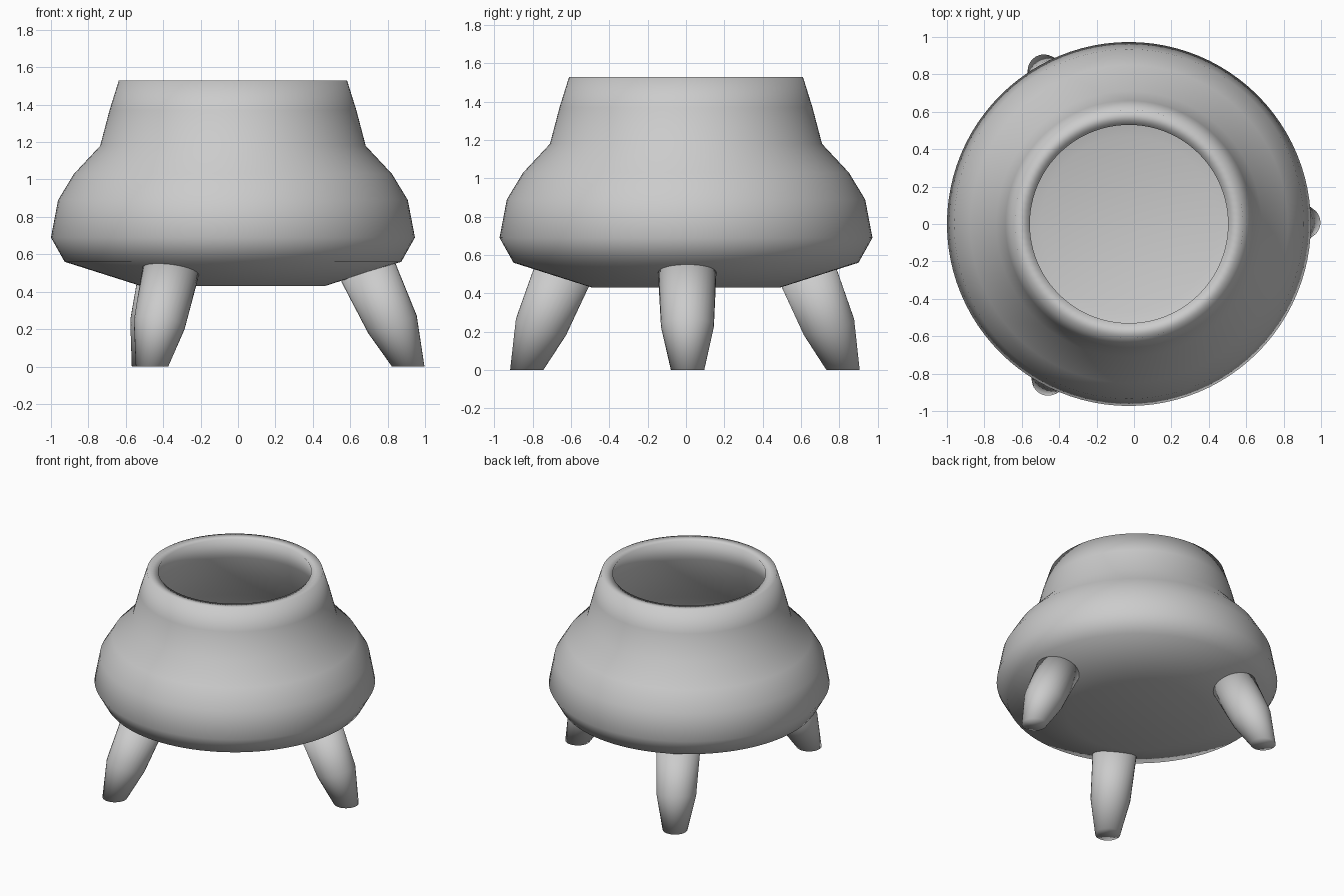
import bpy
import bmesh
import math
from mathutils import Matrix, Vector

cube = bpy.data.objects.get("Cube")
if cube:
    bpy.data.objects.remove(cube, do_unlink=True)

# One plain grey for the whole model
grey = bpy.data.materials.new("plain grey")
grey.use_nodes = True
grey.diffuse_color = (0.6, 0.6, 0.6, 1)
grey.node_tree.nodes["Principled BSDF"].inputs["Base Color"].default_value = (0.6, 0.6, 0.6, 1)


def loft(name, rings, sides):
    """Join circles given as (x, z, radius, tilt about y) and cap both ends."""
    bm = bmesh.new()
    loops = []
    for x, z, radius, tilt in rings:
        turn = Matrix.Rotation(tilt, 3, "Y")
        loop = []
        for i in range(sides):
            a = math.tau * i / sides
            offset = turn @ Vector((radius * math.cos(a), radius * math.sin(a), 0))
            loop.append(bm.verts.new(Vector((x, 0, z)) + offset))
        loops.append(loop)
    for low, high in zip(loops, loops[1:]):
        for i in range(sides):
            j = (i + 1) % sides
            bm.faces.new((low[i], low[j], high[j], high[i]))
    bm.faces.new(loops[0][::-1])
    bm.faces.new(loops[-1])
    bmesh.ops.recalc_face_normals(bm, faces=bm.faces)
    for face in bm.faces:
        face.smooth = True
    mesh = bpy.data.meshes.new(name)
    bm.to_mesh(mesh)
    bm.free()
    mesh.materials.append(grey)
    obj = bpy.data.objects.new(name, mesh)
    bpy.context.collection.objects.link(obj)
    return obj


CENTRE_X = -0.027

# Hollow pot: outer wall from the base up, then inner wall down to the floor
outer = [(0.49, 0.43), (0.90, 0.56), (0.973, 0.69), (0.935, 0.89),
         (0.85, 1.03), (0.71, 1.18), (0.66, 1.37), (0.61, 1.53)]
inner = [(0.53, 1.525), (0.58, 1.36), (0.63, 1.20), (0.78, 0.98),
         (0.86, 0.86), (0.89, 0.70), (0.84, 0.63), (0.47, 0.51)]
pot = loft("pot", [(0, z, r, 0) for r, z in outer + inner], 96)
pot.location.x = CENTRE_X

# Three splayed legs, bent at the ankle, with flat feet
leg_rings = [(0.937, 0, 0.087, 0),
             (0.853, 0.225, 0.138, math.radians(-20)),
             (0.717, 0.52, 0.153, math.radians(-25))]
for name, angle in (("left_leg", 0.5), ("back_leg", 119), ("front_leg", 242.5)):
    leg = loft(name, leg_rings, 32)
    leg.location.x = CENTRE_X
    leg.rotation_euler.z = math.radians(angle)
